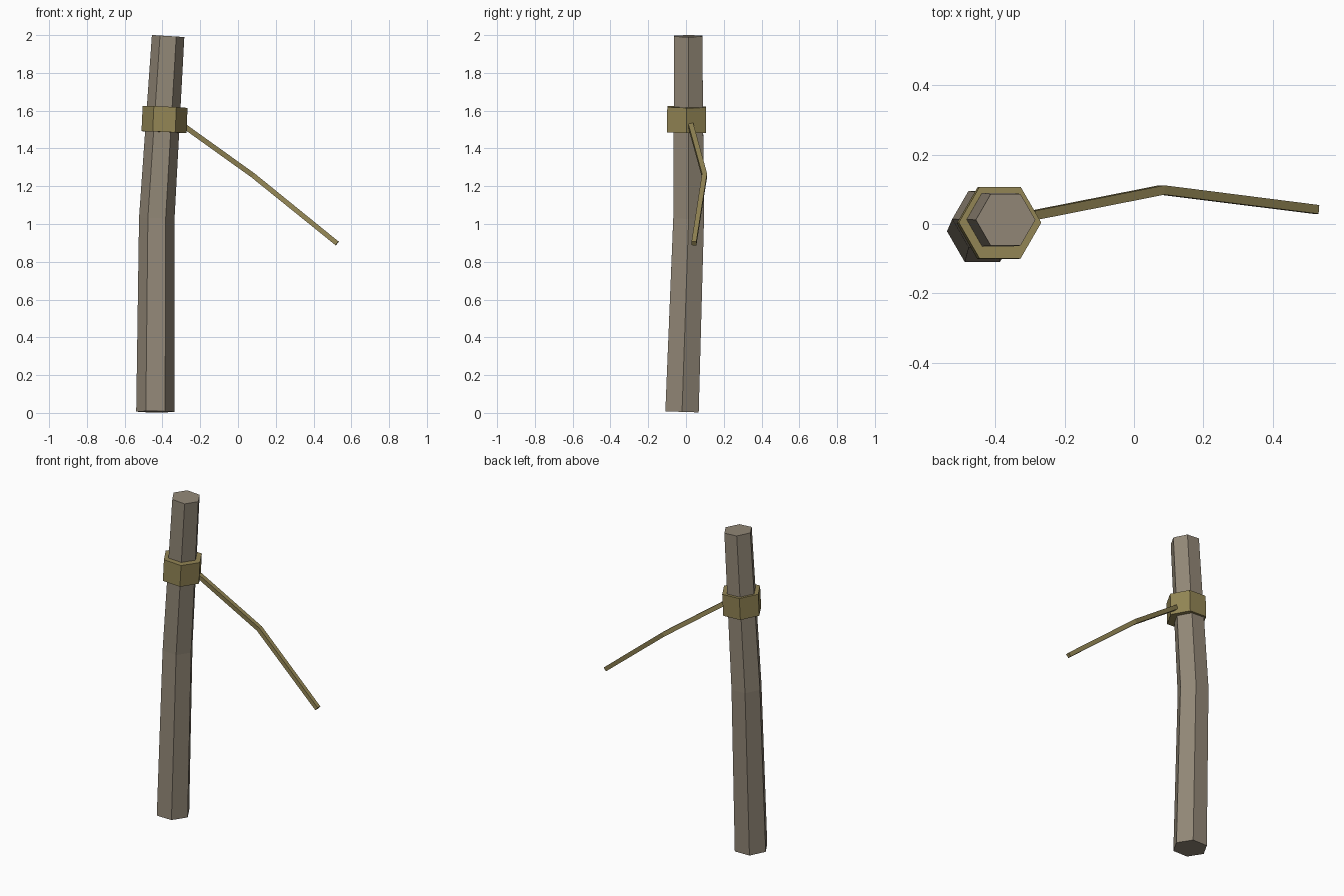
import bpy, bmesh, math
from mathutils import Vector

if "Cube" in bpy.data.objects:
    bpy.data.objects.remove(bpy.data.objects["Cube"])


def material(name, colour):
    m = bpy.data.materials.new(name)
    m.diffuse_color = (*colour, 1)
    m.use_nodes = True
    m.node_tree.nodes["Principled BSDF"].inputs["Base Color"].default_value = m.diffuse_color
    return m


def sweep(name, path, radii, sides, side_dir, mat, turn=0.0):
    """Capped n-sided tube along a path, with mitred joints."""
    pts = [Vector(p) for p in path]
    bm = bmesh.new()
    rings = []
    for i, p in enumerate(pts):
        a = (p - pts[i - 1]).normalized() if i > 0 else Vector()
        b = (pts[i + 1] - p).normalized() if i < len(pts) - 1 else Vector()
        t = (a + b).normalized()
        u = Vector(side_dir)
        u = (u - t * u.dot(t)).normalized()
        v = t.cross(u)
        ring = []
        for k in range(sides):
            ang = turn + math.tau * k / sides
            ring.append(bm.verts.new(p + radii[i] * (u * math.cos(ang) + v * math.sin(ang))))
        rings.append(ring)
    for lo, hi in zip(rings, rings[1:]):
        for k in range(sides):
            n = (k + 1) % sides
            bm.faces.new((lo[k], lo[n], hi[n], hi[k]))
    bm.faces.new(rings[0][::-1])
    bm.faces.new(rings[-1])
    bmesh.ops.recalc_face_normals(bm, faces=bm.faces)
    mesh = bpy.data.meshes.new(name)
    bm.to_mesh(mesh)
    bm.free()
    mesh.materials.append(mat)
    ob = bpy.data.objects.new(name, mesh)
    bpy.context.collection.objects.link(ob)
    return ob


wood = material("weathered wood", (0.29, 0.245, 0.185))
rope = material("rope tan", (0.29, 0.235, 0.09))

# Slightly bent, tapering post
sweep("post", [(-0.437, -0.021, 0.006), (-0.43, 0.014, 1.03), (-0.37, 0.012, 1.995)],
      [0.102, 0.094, 0.086], 6, (1, 0, 0), wood)

# Rope wrapping around the post, following its lean
sweep("rope_wrap", [(-0.392, 0.002, 1.486), (-0.386, 0.004, 1.62)],
      [0.119, 0.119], 6, (1, 0, 0), rope)

# Loose rope end hanging out to the side
sweep("rope_end", [(-0.29, 0.025, 1.522), (0.08, 0.098, 1.257), (0.525, 0.042, 0.897)],
      [0.019, 0.019, 0.018], 4, (0, 1, 0), rope, math.pi / 4)
